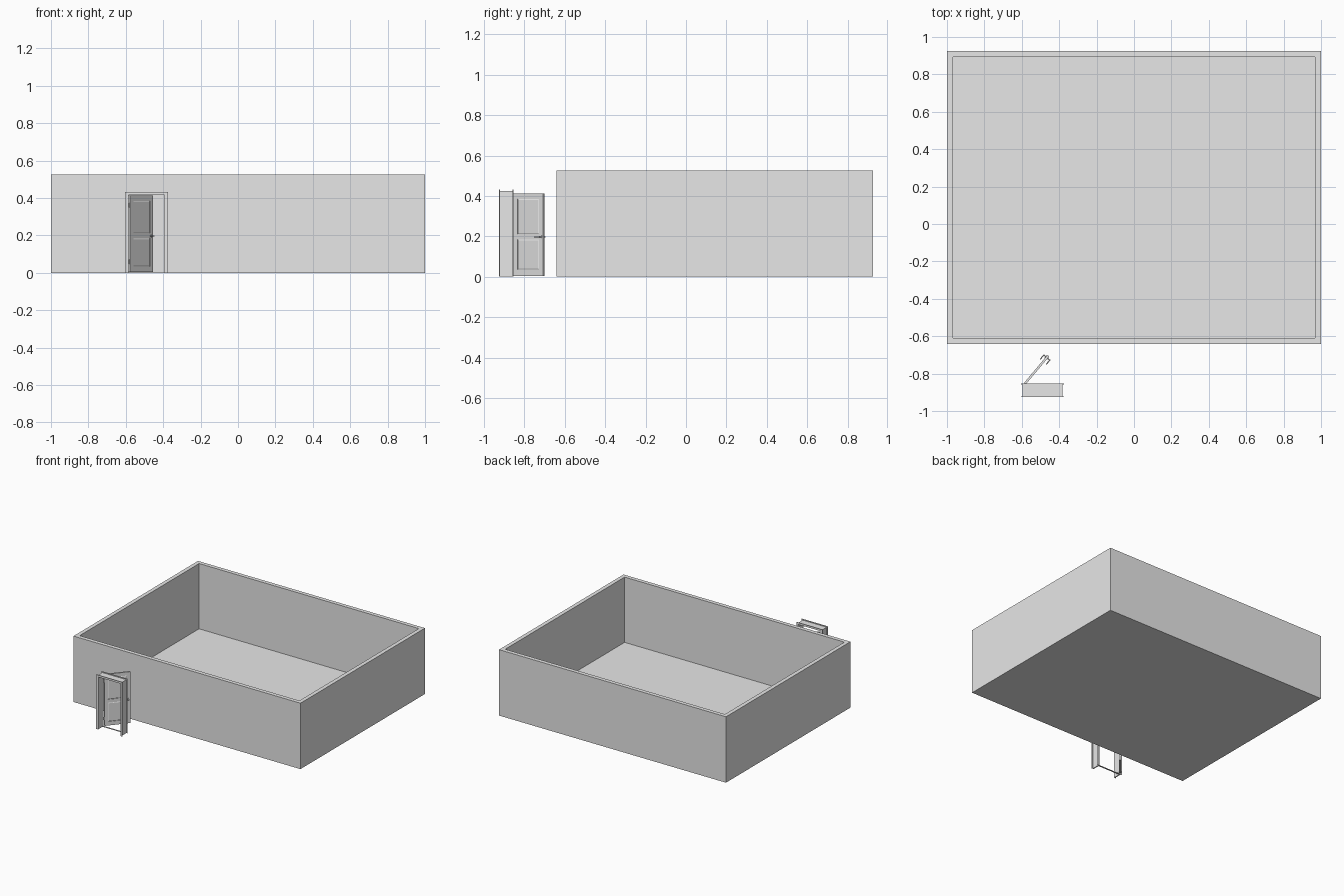
import bpy, bmesh, math
from mathutils import Matrix, Vector

cube = bpy.data.objects.get("Cube")
if cube:
    bpy.data.objects.remove(cube, do_unlink=True)

grey = bpy.data.materials.new("light_grey")
grey.use_nodes = True
grey.diffuse_color = (0.8, 0.8, 0.8, 1)
grey.node_tree.nodes["Principled BSDF"].inputs["Base Color"].default_value = (0.8, 0.8, 0.8, 1)


def finish(name, bm, matrix=None):
    bmesh.ops.recalc_face_normals(bm, faces=bm.faces)
    mesh = bpy.data.meshes.new(name)
    bm.to_mesh(mesh)
    bm.free()
    mesh.materials.append(grey)
    obj = bpy.data.objects.new(name, mesh)
    bpy.context.collection.objects.link(obj)
    if matrix:
        obj.matrix_world = matrix
    return obj


def add_box(bm, lo, hi):
    lo, hi = Vector(lo), Vector(hi)
    size = Matrix.Diagonal((*(hi - lo), 1))
    return bmesh.ops.create_cube(bm, size=1, matrix=Matrix.Translation((lo + hi) / 2) @ size)


def boxes(name, spans, matrix=None):
    bm = bmesh.new()
    for lo, hi in spans:
        add_box(bm, lo, hi)
    return finish(name, bm, matrix)


def rod(bm, start, end, radius, sides=12):
    start, end = Vector(start), Vector(end)
    axis = end - start
    turn = axis.to_track_quat('Z', 'Y').to_matrix().to_4x4()
    bmesh.ops.create_cone(bm, cap_ends=True, segments=sides, radius1=radius, radius2=radius,
                          depth=axis.length, matrix=Matrix.Translation((start + end) / 2) @ turn)


# Open-topped room: inset the top face and push it down to the floor
bm = bmesh.new()
add_box(bm, (-1, -0.642, 0), (1, 0.925, 0.525))
bm.normal_update()
top = max(bm.faces, key=lambda f: f.calc_center_median().z)
bmesh.ops.inset_region(bm, faces=[top], thickness=0.045)
inner = bmesh.ops.extrude_discrete_faces(bm, faces=[top])["faces"]
bmesh.ops.translate(bm, verts=inner[0].verts, vec=(0, 0, -0.52))
finish("room_walls_and_floor", bm)

# Door frame: jambs and lintel, casing plates front and back, thin sill
X0, X1, Y0, Y1 = -0.595, -0.383, -0.922, -0.857
boxes("door_jambs", [((X0, Y0, 0), (X0 + 0.009, Y1, 0.425)),
                     ((X1 - 0.009, Y0, 0), (X1, Y1, 0.425)),
                     ((X0 + 0.009, Y0, 0.416), (X1 - 0.009, Y1, 0.425))])
for name, y in (("front_casing", Y0 - 0.003), ("back_casing", Y1 - 0.001)):
    boxes(name, [((X0 - 0.009, y, 0), (X0 + 0.007, y + 0.004, 0.433)),
                 ((X1 - 0.007, y, 0), (X1 + 0.009, y + 0.004, 0.433)),
                 ((X0 + 0.007, y, 0.418), (X1 - 0.007, y + 0.004, 0.433))])
boxes("door_sill", [((X0 + 0.009, Y1 - 0.012, 0), (X1 - 0.009, Y1, 0.003))])

# Door leaf, standing ajar: local x along the width, y through the thickness
W, T, H, Z0 = 0.193, 0.006, 0.413, 0.004
ajar = Matrix.Translation((-0.582, -0.852, 0)) @ Matrix.Rotation(math.radians(50), 4, 'Z')
PX0, PX1 = 0.027, W - 0.027
panels = [(0.035, 0.185), (0.212, 0.385)]
rails = [(Z0, 0.035), (0.185, 0.212), (0.385, H)]
boxes("door_stiles_and_rails",
      [((0, -T, Z0), (PX0, T, H)), ((PX1, -T, Z0), (W, T, H))]
      + [((PX0, -T, a), (PX1, T, b)) for a, b in rails], ajar)

# Recessed panels with a raised, bevelled field on both sides
bm = bmesh.new()
for a, b in panels:
    add_box(bm, (PX0, -0.002, a), (PX1, 0.002, b))
    for face in [f for f in bm.faces if abs(f.calc_center_median().y) > 0.0015
                 and a < f.calc_center_median().z < b]:
        face.normal_update()
        push = 0.0025 * (1 if face.calc_center_median().y > 0 else -1)
        bmesh.ops.inset_region(bm, faces=[face], thickness=0.008)
        bmesh.ops.translate(bm, verts=face.verts, vec=(0, push, 0))
finish("door_panels", bm, ajar)

# Lever handles on both sides of the leaf
bm = bmesh.new()
for s in (-1, 1):
    hx, hz = W - 0.013, 0.197
    rod(bm, (hx, s * T, hz), (hx, s * (T + 0.003), hz), 0.008, 16)
    rod(bm, (hx, s * T, hz), (hx, s * (T + 0.017), hz), 0.003)
    rod(bm, (hx + 0.003, s * (T + 0.015), hz), (hx - 0.030, s * (T + 0.015), hz), 0.003)
handle = finish("door_handles", bm, ajar)

# Hinge knuckles
bm = bmesh.new()
for z in (0.06, 0.36):
    rod(bm, (-0.584, -0.853, z - 0.012), (-0.584, -0.853, z + 0.012), 0.003)
hinges = finish("door_hinges", bm)

for obj in (handle, hinges):
    bpy.ops.object.select_all(action='DESELECT')
    obj.select_set(True)
    bpy.context.view_layer.objects.active = obj
    bpy.ops.object.shade_smooth_by_angle()
